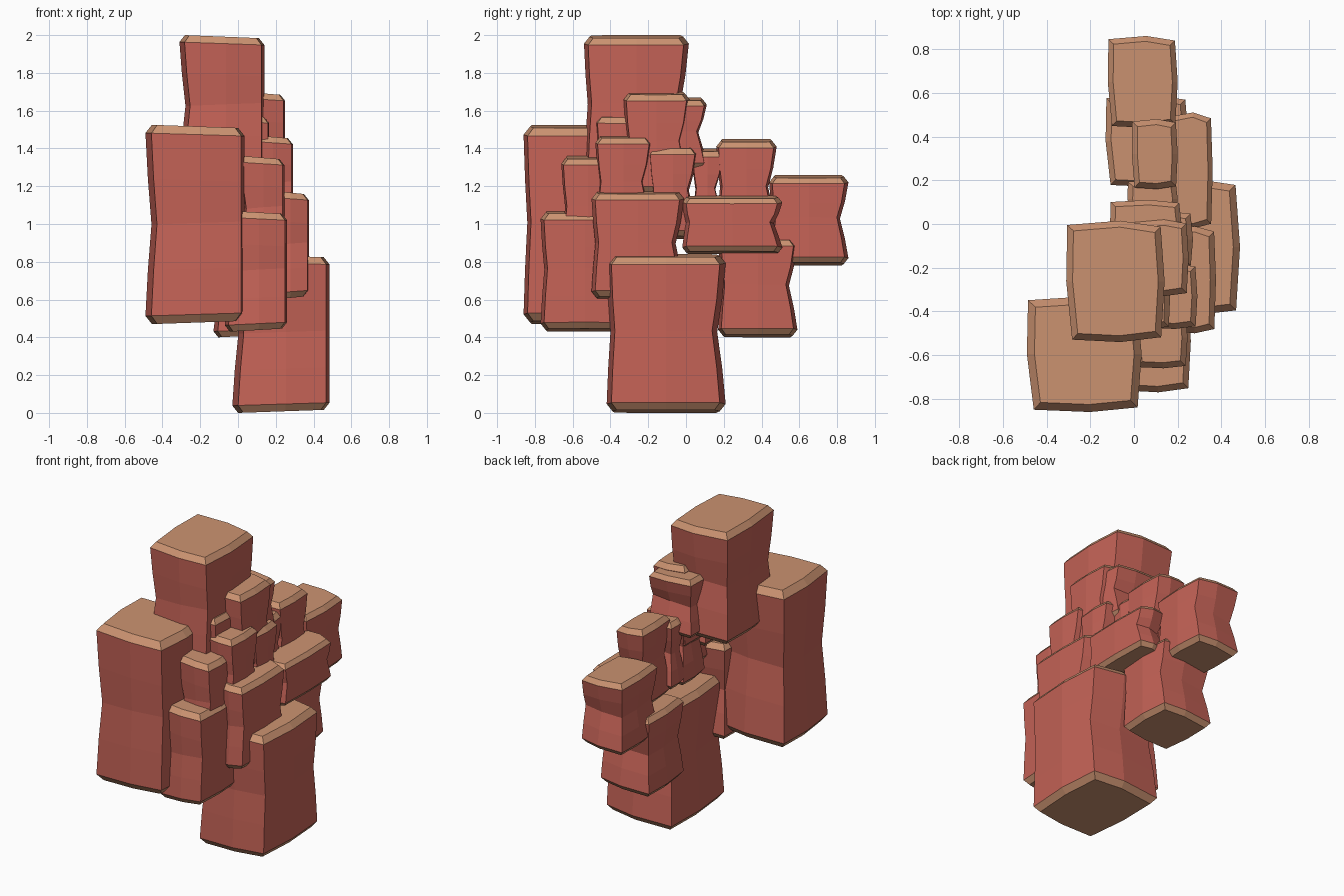
import bpy

cube = bpy.data.objects.get("Cube")
if cube:
    bpy.data.objects.remove(cube, do_unlink=True)


def material(name, colour):
    m = bpy.data.materials.new(name)
    m.use_nodes = True
    m.diffuse_color = colour
    m.node_tree.nodes["Principled BSDF"].inputs["Base Color"].default_value = colour
    return m


RED = material("red_rock", (0.56, 0.125, 0.095, 1))
TAN = material("sandy_edge", (0.60, 0.29, 0.165, 1))

# Plan outline: corners and edge middles, in -1..1, with gently bulging sides
PLAN = [(-0.88, -0.96), (0.1, -1), (0.93, -0.92), (1, 0),
        (0.92, 0.9), (0.1, 1), (-0.98, 0.93), (-1, 0)]


def rock(name, x, y, z):
    """Chamfered, waisted block filling the given x, y and z ranges."""
    cx, cy = sum(x) / 2, sum(y) / 2
    hx, hy = (x[1] - x[0]) / 2, (y[1] - y[0]) / 2
    h = z[1] - z[0]
    edge = 0.02 + 0.022 * h
    # rings: height, inset, strength of the waist
    rings = [(z[0], edge * 0.8, 0), (z[0] + edge, 0, 0),
             (z[0] + h * 0.27, 0, 0.4), (z[0] + h * 0.5, 0, 1),
             (z[0] + h * 0.73, 0, 0.4), (z[1] - edge, 0, 0),
             (z[1], edge * 0.8, 0)]
    n = len(PLAN)
    verts, faces = [], []
    for height, inset, waist in rings:
        shift = 0.012 * waist
        for u, v in PLAN:
            pinch_y = waist * (0.045 if v > 0 else 0.02)
            pinch_x = waist * (0.0 if u > 0 else 0.02)
            px = cx + u * (hx - inset - pinch_x) + shift * (u < 0)
            py = cy + v * (hy - inset - pinch_y)
            tilt = -0.008 * (u + 1) * (1 if height > z[0] + h / 2 else -1)
            verts.append((px, py, height + tilt))
    for r in range(len(rings) - 1):
        for i in range(n):
            j = (i + 1) % n
            faces.append((r * n + i, r * n + j, (r + 1) * n + j, (r + 1) * n + i))
    faces.append(tuple(reversed(range(n))))
    top = (len(rings) - 1) * n
    faces.append(tuple(range(top, top + n)))
    mesh = bpy.data.meshes.new(name)
    mesh.from_pydata(verts, [], faces)
    mesh.materials.append(RED)
    mesh.materials.append(TAN)
    # sandy caps and chamfers, red walls
    for p in mesh.polygons:
        wall = n <= p.index < (len(rings) - 2) * n
        p.material_index = 0 if wall else 1
    obj = bpy.data.objects.new(name, mesh)
    bpy.context.collection.objects.link(obj)


# Large blocks
rock("summit_block", (-0.31, 0.14), (-0.54, 0.015), (1.25, 2.0))
rock("front_pillar", (-0.49, 0.035), (-0.86, -0.33), (0.47, 1.525))
rock("base_block", (-0.03, 0.485), (-0.42, 0.21), (0.0, 0.84))
rock("back_block", (-0.12, 0.20), (0.44, 0.86), (0.78, 1.26))
rock("lower_back_block", (-0.13, 0.25), (0.17, 0.59), (0.40, 0.93))

# Side slabs
rock("front_slab", (-0.07, 0.26), (-0.77, -0.30), (0.43, 1.07))
rock("middle_slab", (0.16, 0.375), (-0.50, -0.01), (0.60, 1.175))
rock("rear_slab", (0.16, 0.36), (-0.02, 0.51), (0.84, 1.15))

# Small upper blocks
rock("upper_back_block", (-0.01, 0.20), (0.16, 0.48), (0.92, 1.45))
rock("upper_wedge", (-0.03, 0.20), (0.03, 0.20), (0.95, 1.40))
rock("neck_block", (-0.02, 0.27), (-0.20, 0.06), (0.92, 1.415))
rock("shoulder_block", (0.0, 0.25), (-0.33, 0.02), (1.15, 1.70))
rock("shoulder_rear", (-0.11, 0.22), (-0.16, 0.11), (1.28, 1.67))
rock("summit_prop", (0.0, 0.165), (-0.48, -0.20), (1.08, 1.58))
rock("side_block", (0.06, 0.29), (-0.48, -0.18), (0.95, 1.47))
rock("front_step", (0.0, 0.245), (-0.66, -0.38), (0.80, 1.36))
